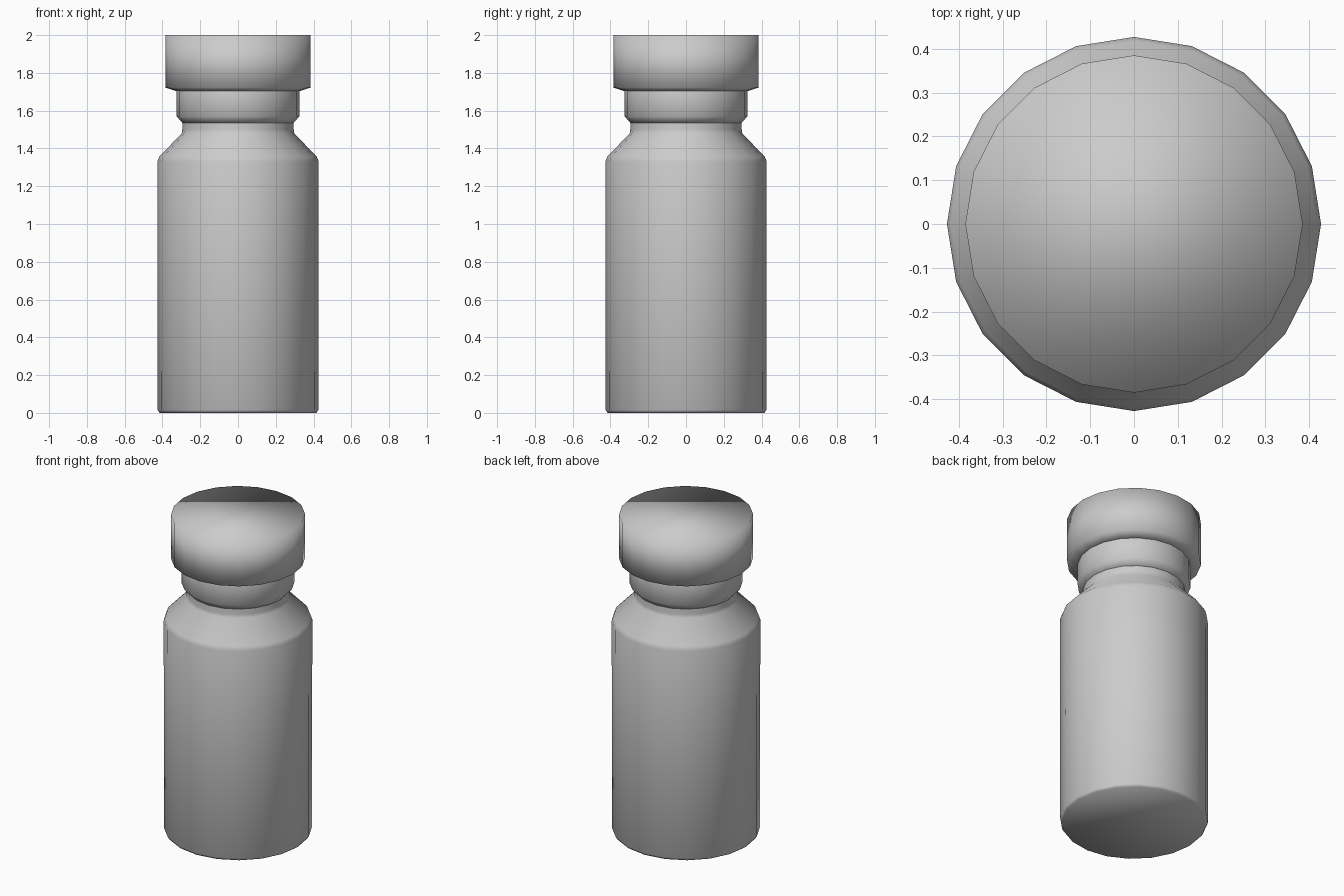
import bpy, bmesh, math

if "Cube" in bpy.data.objects:
    bpy.data.objects.remove(bpy.data.objects["Cube"])

SIDES = 20


def lathe(name, profile, angle):
    """Revolve (radius, z) points, bottom to top, and close both ends."""
    bm = bmesh.new()
    rings = []
    for r, z in profile:
        rings.append([bm.verts.new((r * math.cos(2 * math.pi * i / SIDES),
                                    r * math.sin(2 * math.pi * i / SIDES), z))
                      for i in range(SIDES)])
    for low, high in zip(rings, rings[1:]):
        for i in range(SIDES):
            j = (i + 1) % SIDES
            bm.faces.new((low[i], low[j], high[j], high[i]))
    bm.faces.new(rings[0][::-1])
    bm.faces.new(rings[-1])
    mesh = bpy.data.meshes.new(name)
    bm.to_mesh(mesh)
    bm.free()
    obj = bpy.data.objects.new(name, mesh)
    bpy.context.collection.objects.link(obj)
    bpy.ops.object.select_all(action='DESELECT')
    obj.select_set(True)
    bpy.context.view_layer.objects.active = obj
    bpy.ops.object.shade_smooth_by_angle(angle=math.radians(angle))
    return obj


# Bottle body with chamfered base, sloped shoulder and neck
lathe("bottle_body", [(0.415, 0), (0.425, 0.015), (0.427, 1.33), (0.418, 1.355),
                      (0.298, 1.48), (0.295, 1.50), (0.295, 1.56)], 60)

# Collar ring between neck and cap
lathe("neck_collar", [(0.29, 1.53), (0.325, 1.57), (0.325, 1.70), (0.32, 1.72)], 60)

# Wide cap, softly shaded over its rim
lathe("cap", [(0.325, 1.703), (0.385, 1.722), (0.385, 2.0)], 120)
